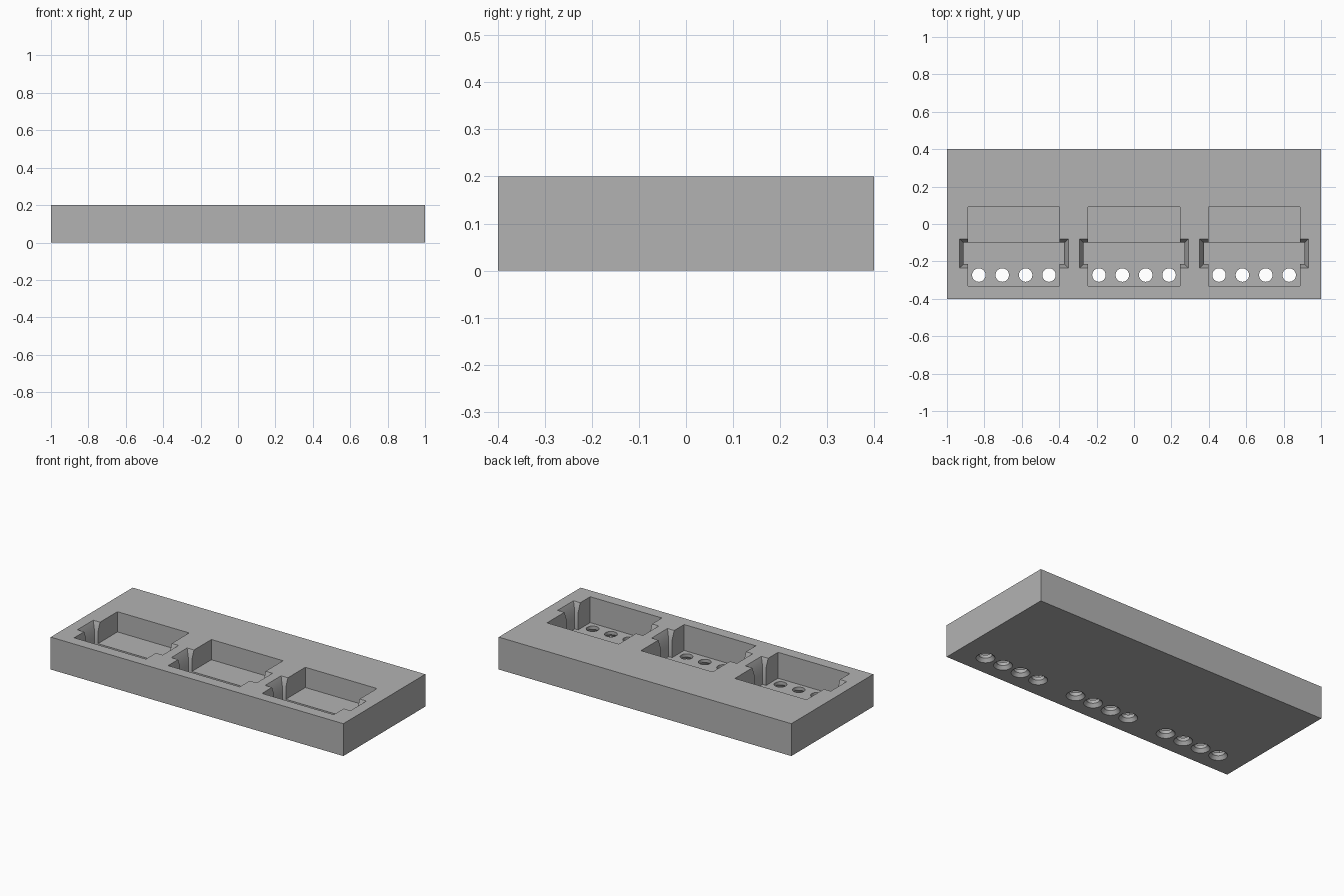
import bpy, bmesh, math

old = bpy.data.objects.get("Cube")
if old:
    bpy.data.objects.remove(old, do_unlink=True)

# Single grey material
grey = bpy.data.materials.new("plain_grey")
grey.use_nodes = True
colour = (0.45, 0.45, 0.45, 1)
grey.diffuse_color = colour
grey.node_tree.nodes["Principled BSDF"].inputs["Base Color"].default_value = colour


def loft(name, rings):
    """Closed solid through (outline, z) rings of equal point count."""
    bm = bmesh.new()
    loops = [[bm.verts.new((x, y, z)) for x, y in outline] for outline, z in rings]
    n = len(loops[0])
    bm.faces.new(loops[0][::-1])
    bm.faces.new(loops[-1])
    for a, b in zip(loops, loops[1:]):
        for i in range(n):
            j = (i + 1) % n
            bm.faces.new((a[i], a[j], b[j], b[i]))
    bmesh.ops.recalc_face_normals(bm, faces=bm.faces)
    mesh = bpy.data.meshes.new(name)
    bm.to_mesh(mesh)
    bm.free()
    mesh.materials.append(grey)
    obj = bpy.data.objects.new(name, mesh)
    bpy.context.collection.objects.link(obj)
    return obj


def rect(cx, half, y0, y1):
    return [(cx - half, y0), (cx + half, y0), (cx + half, y1), (cx - half, y1)]


def circle(cx, cy, r, n=32):
    return [(cx + r * math.cos(math.tau * i / n), cy + r * math.sin(math.tau * i / n))
            for i in range(n)]


TOP, ABOVE = 0.2, 0.25
HALF, TAB = 0.245, 0.269        # half widths of the pocket and its side slots
FRONT, STEP, BACK, SLOT = -0.332, -0.1, 0.09, -0.215

body = loft("socket_block", [(rect(0, 1, -0.4, 0.4), 0), (rect(0, 1, -0.4, 0.4), TOP)])
cutters = []

for cx in (-0.642, 0, 0.642):
    # Deep front well with a slot on each side
    right = [(HALF, FRONT), (HALF, SLOT), (TAB, SLOT), (TAB, STEP)]
    well = [(cx + x, y) for x, y in right] + [(cx - x, y) for x, y in reversed(right)]
    cutters.append(loft("well_cutter", [(well, 0.04), (well, ABOVE)]))

    # Shallower rear floor
    rear = rect(cx, HALF, STEP - 0.05, BACK)
    cutters.append(loft("rear_cutter", [(rear, 0.075), (rear, ABOVE)]))

    # Flared mouth of the side slots
    cutters.append(loft("flare_cutter", [
        (rect(cx, TAB, SLOT, STEP), 0.15),
        (rect(cx, TAB + 0.045, SLOT - 0.04, STEP + 0.04), ABOVE)]))

    # Pin holes, countersunk from below
    for k in (-1.5, -0.5, 0.5, 1.5):
        x, y = cx + k * 0.125, -0.273
        cutters.append(loft("hole_cutter", [
            (circle(x, y, 0.068), -0.02),
            (circle(x, y, 0.036), 0.02),
            (circle(x, y, 0.036), 0.1)]))

# Cut everything out of the block
for cutter in cutters:
    cutter.hide_render = True
    mod = body.modifiers.new("cut", 'BOOLEAN')
    mod.operation = 'DIFFERENCE'
    mod.solver = 'EXACT'
    mod.object = cutter

bpy.context.view_layer.update()
graph = bpy.context.evaluated_depsgraph_get()
result = bpy.data.meshes.new_from_object(body.evaluated_get(graph))
body.modifiers.clear()
body.data = result
for cutter in cutters:
    bpy.data.objects.remove(cutter, do_unlink=True)

# Smooth only the round hole walls
bpy.ops.object.select_all(action='DESELECT')
body.select_set(True)
bpy.context.view_layer.objects.active = body
bpy.ops.object.shade_smooth_by_angle(angle=math.radians(25))
